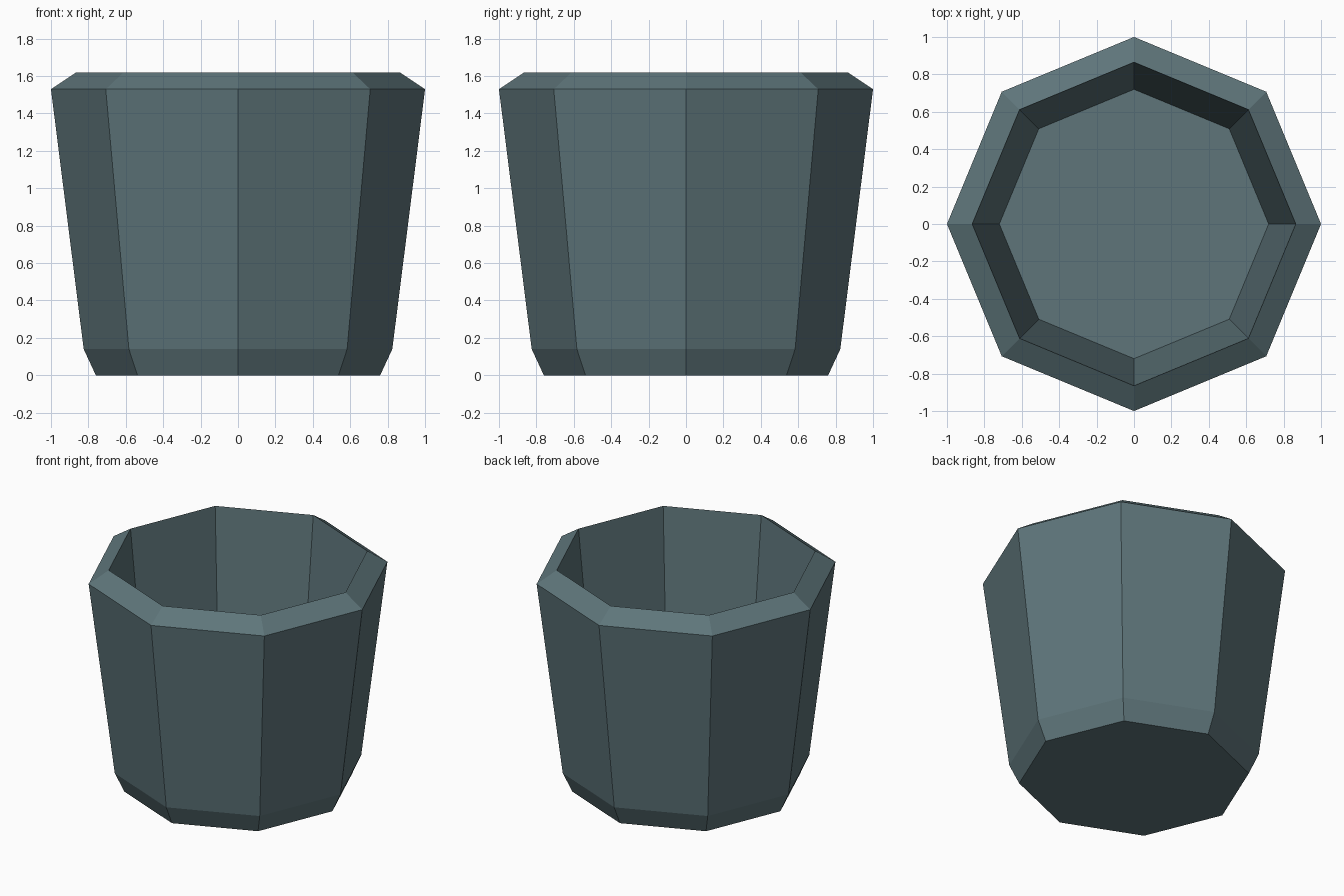
import bpy
import bmesh
from math import cos, sin, tau

cube = bpy.data.objects.get("Cube")
if cube:
    bpy.data.objects.remove(cube, do_unlink=True)

SIDES = 8
# Radius and height: base edge, chamfer, rim, lip, inner floor
PROFILE = [(0.76, 0.0), (0.825, 0.14), (1.0, 1.53), (0.865, 1.62), (0.72, 0.14)]


def make_material(name, color):
    mat = bpy.data.materials.new(name)
    mat.use_nodes = True
    mat.diffuse_color = color
    mat.node_tree.nodes["Principled BSDF"].inputs["Base Color"].default_value = color
    return mat


def ring(bm, radius, z):
    return [bm.verts.new((radius * cos(tau * i / SIDES), radius * sin(tau * i / SIDES), z))
            for i in range(SIDES)]


# Octagonal pot: rings joined from the base, over the lip, down to the floor
bm = bmesh.new()
rings = [ring(bm, r, z) for r, z in PROFILE]
for low, high in zip(rings, rings[1:]):
    for i in range(SIDES):
        j = (i + 1) % SIDES
        bm.faces.new((low[i], low[j], high[j], high[i]))

# Underside and inner floor
bm.faces.new(rings[0][::-1])
bm.faces.new(rings[-1])
bmesh.ops.recalc_face_normals(bm, faces=bm.faces[:])

mesh = bpy.data.meshes.new("pot")
bm.to_mesh(mesh)
bm.free()
mesh.materials.append(make_material("slate teal", (0.112, 0.178, 0.195, 1.0)))
pot = bpy.data.objects.new("pot", mesh)
bpy.context.collection.objects.link(pot)
